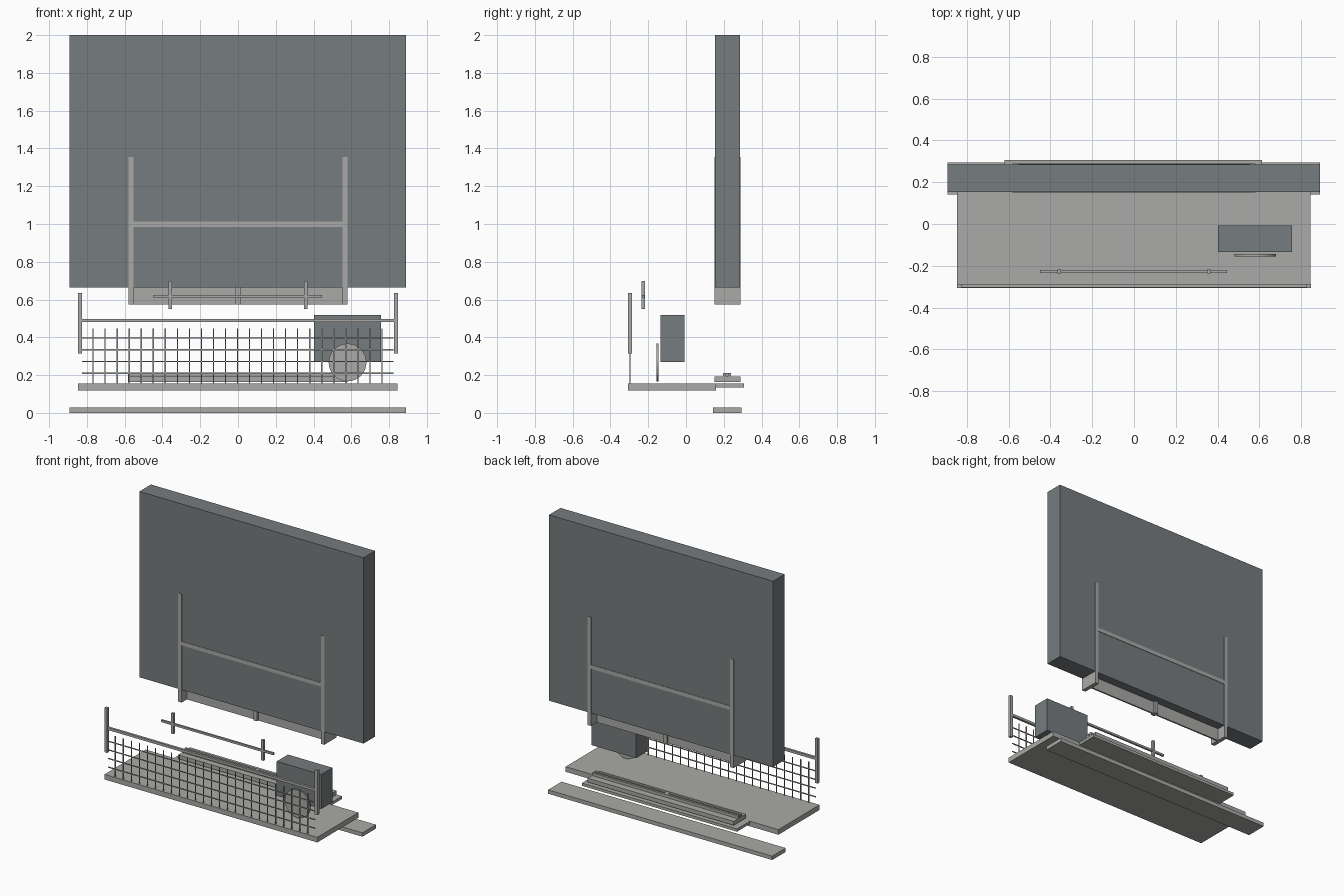
import bpy
import math

cube = bpy.data.objects.get("Cube")
if cube:
    bpy.data.objects.remove(cube, do_unlink=True)


def material(name, colour):
    mat = bpy.data.materials.new(name)
    mat.use_nodes = True
    mat.diffuse_color = (*colour, 1)
    mat.node_tree.nodes["Principled BSDF"].inputs["Base Color"].default_value = (*colour, 1)
    return mat


light = material("light grey", (0.40, 0.40, 0.385))
dark = material("slate grey", (0.18, 0.20, 0.21))


def box(name, x, y, z, mat=light):
    """Box from (low, high) ranges on each axis."""
    bpy.ops.mesh.primitive_cube_add(size=1, location=[sum(r) / 2 for r in (x, y, z)])
    ob = bpy.context.object
    ob.name = name
    ob.scale = [r[1] - r[0] for r in (x, y, z)]
    bpy.ops.object.transform_apply(location=False, rotation=False, scale=True)
    ob.data.materials.append(mat)
    return ob


def span(centre, half):
    return (centre - half, centre + half)


# Tall panel with the frame that clasps it
box("panel", (-0.892, 0.89), (0.154, 0.285), (0.665, 2.0), dark)
for side, name in ((-1, "right"), (1, "left")):
    box(name + "_panel_post", span(side * 0.567, 0.014), (0.150, 0.289), (0.575, 1.355))
box("panel_rail", (-0.555, 0.555), (0.151, 0.288), (0.985, 1.013))
box("lower_board", (-0.555, 0.555), (0.21, 0.222), (0.575, 0.665))
box("lower_strut", span(0, 0.014), (0.195, 0.237), (0.575, 0.665))

# Floor strip and shelf
box("floor_strip", (-0.892, 0.89), (0.142, 0.295), (0, 0.028))
box("shelf", (-0.847, 0.845), (-0.306, 0.16), (0.118, 0.155))
box("shelf_extension", (-0.62, 0.613), (0.158, 0.306), (0.135, 0.155))

# Raised plate with twin rails
box("rail_plate", (-0.582, 0.58), (0.15, 0.289), (0.164, 0.192))
for y in (0.203, 0.231):
    box("plate_rail", (-0.582, 0.58), span(y, 0.008), (0.190, 0.212))
box("rail_joint", span(0, 0.014), (0.203, 0.231), (0.190, 0.212))

# Front fence: posts, rail and wire grid
for side, name in ((-1, "right"), (1, "left")):
    box(name + "_fence_post", span(side * 0.836, 0.011), (-0.307, -0.286), (0.315, 0.635))
box("fence_rail", (-0.83, 0.83), (-0.305, -0.288), (0.48, 0.498))
for i in range(25):
    box("upright_wire", span(-0.767 + 0.0637 * i, 0.003), span(-0.297, 0.003), (0.155, 0.447))
for i in range(4):
    box("level_wire", (-0.825, 0.822), span(-0.297, 0.003), span(0.21 + 0.062 * i, 0.003))

# Hanging rod with two clips
box("rod", (-0.45, 0.445), span(-0.227, 0.007), (0.61, 0.625))
for x in (-0.358, 0.358):
    box("rod_clip", span(x, 0.009), span(-0.227, 0.009), (0.55, 0.697))

# Box with a disc in front
box("control_box", (0.402, 0.757), (-0.135, -0.007), (0.27, 0.517), dark)
bpy.ops.mesh.primitive_cylinder_add(vertices=32, radius=0.1, depth=0.011,
                                    location=(0.58, -0.15, 0.267), rotation=(math.pi / 2, 0, 0))
disc = bpy.context.object
disc.name = "disc"
disc.data.materials.append(light)
bpy.ops.object.shade_smooth_by_angle()
